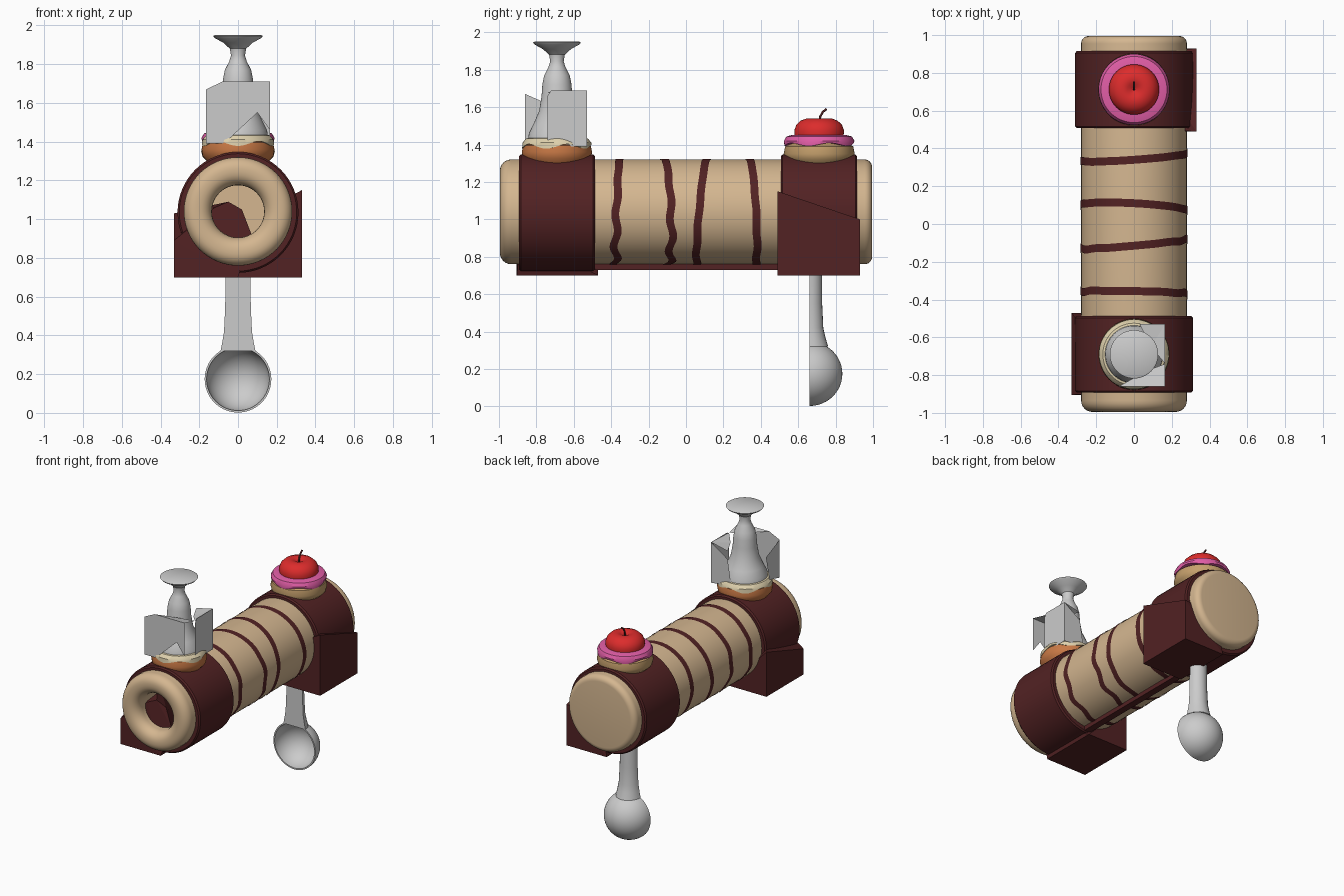
import bpy, bmesh, math
from mathutils import Vector

if "Cube" in bpy.data.objects:
    bpy.data.objects.remove(bpy.data.objects["Cube"])

def mat(name, c):
    m = bpy.data.materials.new(name)
    m.diffuse_color = (*c, 1)
    m.use_nodes = True
    m.node_tree.nodes["Principled BSDF"].inputs["Base Color"].default_value = m.diffuse_color
    return m

TAN = mat("wafer tan", (0.66, 0.47, 0.28))
CHOC = mat("chocolate", (0.085, 0.016, 0.017))
STEEL = mat("silver grey", (0.60, 0.60, 0.60))
PINK = mat("pink icing", (0.75, 0.11, 0.38))
RED = mat("cherry red", (0.72, 0.025, 0.025))
ORANGE = mat("caramel orange", (0.58, 0.19, 0.06))
CREAM = mat("cream", (0.74, 0.64, 0.42))
DOUGH = mat("dough", (0.56, 0.35, 0.15))
CZ = 1.04  # height of the tube axis

def finish(bm, name, m, smooth=True, recalc=True):
    bmesh.ops.remove_doubles(bm, verts=bm.verts, dist=1e-5)
    if recalc:
        bmesh.ops.recalc_face_normals(bm, faces=bm.faces)
    me = bpy.data.meshes.new(name)
    bm.to_mesh(me)
    bm.free()
    ob = bpy.data.objects.new(name, me)
    bpy.context.collection.objects.link(ob)
    me.materials.append(m)
    if smooth:
        bpy.ops.object.select_all(action='DESELECT')
        bpy.context.view_layer.objects.active = ob
        ob.select_set(True)
        bpy.ops.object.shade_smooth_by_angle(angle=math.radians(35))
    return ob

def lathe(name, m, prof, centre, axis='Z', closed=False, n=64, wave=0.0):
    """Revolve (radius, height) points; wave ripples the lowest two rings."""
    bm = bmesh.new()
    rings = []
    for k, (r, h) in enumerate(prof):
        ring = []
        for i in range(n):
            a = 2 * math.pi * i / n
            c, s = r * math.cos(a), r * math.sin(a)
            hh = h + (wave * math.sin(5 * a) if k < 2 else 0)
            p = (c, s, hh) if axis == 'Z' else (c, hh, s)
            ring.append(bm.verts.new(Vector(p) + Vector(centre)))
        rings.append(ring)
    if closed:
        rings.append(rings[0])
    for A, B in zip(rings, rings[1:]):
        for i in range(n):
            j = (i + 1) % n
            bm.faces.new((A[i], A[j], B[j], B[i]))
    bmesh.ops.dissolve_degenerate(bm, dist=1e-6, edges=bm.edges)
    return finish(bm, name, m)

# Main tube with rounded lip and a bore in the front
arc = lambda r, h, R, a0, a1: [(r + R * math.cos(math.radians(a0 + (a1 - a0) * i / 6)),
                                h + R * math.sin(math.radians(a0 + (a1 - a0) * i / 6))) for i in range(7)]
tube = ([(0, 0.0), (0.135, 0.0)] + arc(0.205, -0.925, 0.07, 180, 270)
        + arc(0.22, -0.935, 0.06, 270, 360) + arc(0.24, 0.955, 0.04, 0, 90) + [(0, 0.995)])
lathe("tube_body", TAN, tube, (0, 0, CZ), 'Y')

# Chocolate bands around both ends
for name, y0, y1 in (("front_band", -0.893, -0.487), ("rear_band", 0.507, 0.915)):
    lathe(name, CHOC, [(0.27, y0), (0.303, y0), (0.312, y0 + 0.01),
                       (0.312, y1 - 0.01), (0.303, y1), (0.27, y1)], (0, 0, CZ - 0.005), 'Y', closed=True)

# Drizzle stripes running round the tube
for k, (m0, a, b) in enumerate(((0.34, 0.02, 0.03), (0.11, -0.015, -0.05),
                                (-0.115, 0.025, 0.02), (-0.355, -0.006, -0.02))):
    bm = bmesh.new()
    prev = None
    for i in range(97):
        f = 2 * math.pi * i / 96
        low = (1 - math.cos(f)) / 2
        wob = 0.014 * low * math.sin(f * 9 + k) * (1 if k > 1 else 0.3)
        y = m0 + a * math.sin(f) + b * low + wob
        row = [bm.verts.new((0.283 * math.sin(f), y + d, CZ + 0.283 * math.cos(f))) for d in (-0.021, 0.021)]
        if prev:
            bm.faces.new((prev[0], row[0], row[1], prev[1]))
        prev = row
    finish(bm, f"drizzle_{k + 1}", CHOC)

def hull(name, m, pts):
    bm = bmesh.new()
    for p in pts:
        bm.verts.new(p)
    bmesh.ops.convex_hull(bm, input=bm.verts)
    finish(bm, name, m, smooth=False)

# Long runner under the tube
hull("under_runner", CHOC, [(x, y, z) for x in (-0.025, 0.025) for y in (-0.5, 0.52) for z in (0.73, 0.78)])

# Angular chocolate blocks: front one low on the left, rear one low on the right
hull("front_block", CHOC, [(-0.33, -0.905, 0.70), (-0.33, -0.47, 0.70), (0, -0.905, 0.70), (0, -0.47, 0.70),
                           (-0.33, -0.905, 0.89), (-0.33, -0.47, 1.03), (-0.12, -0.89, 1.06),
                           (-0.05, -0.88, 1.09), (0.02, -0.87, 1.05), (0.07, -0.88, 0.92)])
hull("rear_block", CHOC, [(0.33, 0.93, 0.70), (0.33, 0.49, 0.70), (0, 0.93, 0.70), (0, 0.49, 0.70),
                          (0.33, 0.93, 1.0), (0.33, 0.49, 1.15), (0.05, 0.9, 1.0), (0.05, 0.5, 1.0)])

# Front bun with cream, and the flared nozzle on it
F = (0, -0.69, 0)
lathe("front_bun", ORANGE, [(0, 1.28), (0.15, 1.29), (0.182, 1.325), (0.188, 1.36), (0.18, 1.395),
                            (0.15, 1.42), (0, 1.42)], F)
lathe("front_cream", CREAM, [(0.14, 1.39), (0.186, 1.39), (0.184, 1.41), (0.165, 1.432), (0.13, 1.44), (0, 1.44)],
      F, wave=0.012)
lathe("nozzle", STEEL, [(0, 1.42), (0.155, 1.42), (0.15, 1.46), (0.125, 1.51), (0.095, 1.58), (0.082, 1.66),
                        (0.078, 1.72), (0.068, 1.77), (0.045, 1.815), (0.036, 1.845), (0.042, 1.88),
                        (0.075, 1.91), (0.12, 1.935), (0.128, 1.945), (0.12, 1.95), (0, 1.95)], F)

# Broken angular shell round the nozzle, open at the back left corner
X, Y0, Y1, B, T = 0.165, -0.86, -0.53, 1.39, 1.71
shell = [
    [(-X, Y0, B), (-0.08, Y0, B), (-0.04, Y0, 1.42), (0.1, Y0, 1.55), (X, Y0, 1.46), (X, Y0, T), (-0.08, Y0, T), (-X, Y0, 1.67)],
    [(X, -0.74, B), (X, Y1, B), (X, Y1, 1.69), (X, -0.72, 1.69), (X, -0.74, 1.66)],
    [(X, Y1, B), (0.0, Y1, 1.41), (0.03, Y1, 1.6), (X, Y1, 1.69)],
    [(-X, Y0, B), (-X, Y0, 1.67), (-X, -0.70, 1.60), (-X, -0.74, 1.42)],
    [(-0.08, Y0, T), (X, Y0, T), (X, -0.74, 1.68), (0.06, -0.78, 1.69)],
    [(X, Y1, 1.69), (X, -0.74, 1.68), (0.09, -0.65, 1.66), (0.03, Y1, 1.66)],
]
bm = bmesh.new()
for poly in shell:
    bm.faces.new([bm.verts.new(p) for p in poly])
bmesh.ops.triangulate(bm, faces=bm.faces)
finish(bm, "nozzle_shell", STEEL, smooth=False)

# Rear bun with pink icing, cherry and stem
R = (0, 0.712, 0)
lathe("rear_bun", DOUGH, [(0, 1.28), (0.15, 1.29), (0.182, 1.32), (0.19, 1.35), (0.182, 1.39), (0.15, 1.41), (0, 1.41)], R)
lathe("pink_icing", PINK, [(0.15, 1.40), (0.186, 1.40), (0.188, 1.42), (0.175, 1.443), (0.14, 1.452), (0, 1.452)],
      R, wave=0.008)
lathe("cherry", RED, [(0, 1.43), (0.11, 1.43), (0.131, 1.45), (0.133, 1.475), (0.122, 1.505), (0.098, 1.528),
                      (0.065, 1.54), (0.035, 1.535), (0.012, 1.52), (0, 1.515)], R)
cu = bpy.data.curves.new("cherry_stem", 'CURVE')
cu.dimensions = '3D'
cu.bevel_depth = 0.006
cu.use_fill_caps = True
sp = cu.splines.new('POLY')
path = [(0, 0.712, 1.51), (0, 0.718, 1.55), (0, 0.732, 1.575), (0, 0.752, 1.59)]
sp.points.add(len(path) - 1)
for p, q in zip(sp.points, path):
    p.co = (*q, 1)
cu.materials.append(CHOC)
bpy.context.collection.objects.link(bpy.data.objects.new("cherry_stem", cu))

# Spoon bowl (hollow, facing the front) and half-round handle
q = [math.radians(90 * i / 12) for i in range(13)]
bowl = ([(0.172 * math.sin(t), 0.176 * math.cos(t)) for t in q]
        + [(0.162 * math.sin(t), 0.164 * math.cos(t)) for t in reversed(q)])
lathe("spoon_bowl", STEEL, bowl, (0, 0.66, 0.174), 'Y')
bm = bmesh.new()
rings = []
for z, w, d in ((0.78, 0.064, 0.066), (0.55, 0.066, 0.068), (0.42, 0.072, 0.074), (0.37, 0.08, 0.085), (0.32, 0.09, 0.1)):
    rings.append([bm.verts.new((w * math.cos(math.pi * i / 12), 0.66 + d * math.sin(math.pi * i / 12), z)) for i in range(13)])
for A, C in zip(rings, rings[1:]):
    for i in range(13):
        j = (i + 1) % 13
        bm.faces.new((A[i], A[j], C[j], C[i]))
bm.faces.new(rings[0])
bm.faces.new(rings[-1])
finish(bm, "spoon_handle", STEEL)
